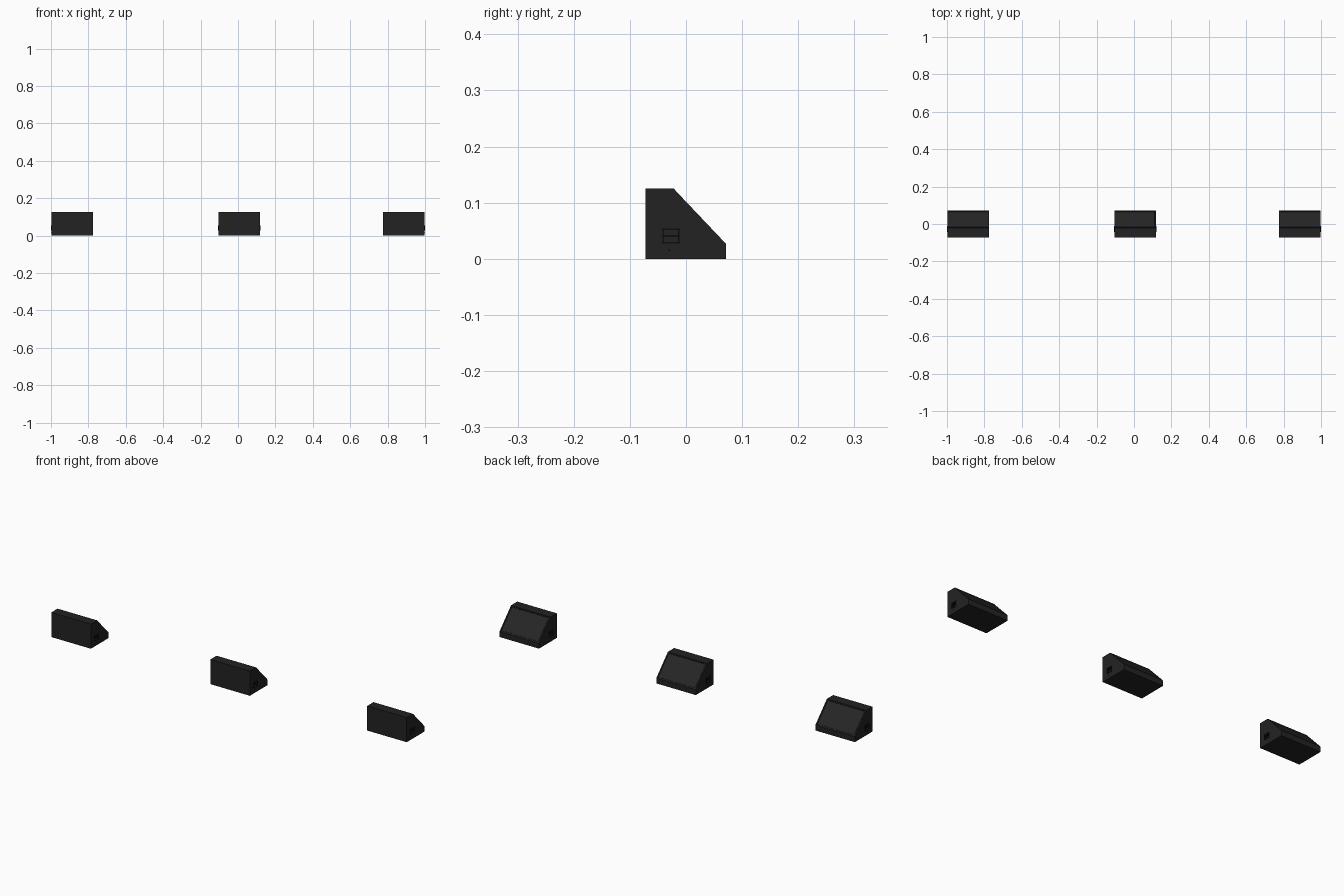
import bpy, bmesh
from mathutils import Vector, Matrix

if "Cube" in bpy.data.objects:
    bpy.data.objects.remove(bpy.data.objects["Cube"])


def material(name, v):
    m = bpy.data.materials.new(name)
    m.diffuse_color = (v, v, v, 1)
    m.use_nodes = True
    m.node_tree.nodes["Principled BSDF"].inputs["Base Color"].default_value = m.diffuse_color
    return m


BODY = material("charcoal cabinet", 0.0165)
GRILLE = material("dark grey grille", 0.019)
BLACK = material("black trim", 0.004)

HALF = 0.111
PROFILE = [(-0.072, 0), (0.071, 0), (0.071, 0.027), (-0.022, 0.125), (-0.072, 0.125)]
LOW, HIGH = Vector((0, 0.071, 0.027)), Vector((0, -0.022, 0.125))
UP = (HIGH - LOW).normalized()
NORMAL = Vector((0, -UP.y, UP.z)).cross(Vector((1, 0, 0)))
NORMAL = Vector((0, UP.z, -UP.y))
SLOPE = (HIGH - LOW).length


def finish(bm, name, mats):
    bmesh.ops.recalc_face_normals(bm, faces=bm.faces[:])
    me = bpy.data.meshes.new(name)
    bm.to_mesh(me)
    bm.free()
    for m in mats:
        me.materials.append(m)
    ob = bpy.data.objects.new(name, me)
    bpy.context.collection.objects.link(ob)
    return ob


def box(bm, c, s, rot=Matrix()):
    bmesh.ops.create_cube(bm, size=1, matrix=Matrix.Translation(c) @ rot @ Matrix.Diagonal((*s, 1)))


# axes for things lying on the sloped face
TILT = Matrix((Vector((1, 0, 0)), UP, NORMAL)).transposed().to_4x4()


def on_slope(along, height):
    return LOW + UP * along + NORMAL * height


def wedge(cx, label):
    off = Vector((cx, 0, 0))

    # cabinet: extruded wedge profile with a recessed sloped baffle
    bm = bmesh.new()
    face = bm.faces.new([bm.verts.new((cx - HALF, y, z)) for y, z in PROFILE])
    ext = bmesh.ops.extrude_face_region(bm, geom=[face])
    bmesh.ops.translate(bm, vec=(2 * HALF, 0, 0), verts=[v for v in ext["geom"] if isinstance(v, bmesh.types.BMVert)])
    bmesh.ops.recalc_face_normals(bm, faces=bm.faces[:])
    slope = [f for f in bm.faces if f.normal.dot(NORMAL) > 0.99]
    bmesh.ops.inset_region(bm, faces=slope, thickness=0.006, use_even_offset=True)
    bmesh.ops.inset_region(bm, faces=slope, thickness=0.0003, depth=-0.003)
    cabinet = finish(bm, "cabinet_" + label, [BODY])

    # handle pockets cut into both sides
    bm = bmesh.new()
    for s in (-1, 1):
        box(bm, off + Vector((s * HALF, -0.027, 0.0405)), (0.024, 0.028, 0.024))
    cutter = finish(bm, "pocket_cutter_" + label, [BODY])
    cutter.hide_render = True
    cutter.hide_set(True)
    mod = cabinet.modifiers.new("pockets", "BOOLEAN")
    mod.operation = "DIFFERENCE"
    mod.solver = "EXACT"
    mod.object = cutter

    # speaker grille in the recess
    bm = bmesh.new()
    box(bm, off + on_slope(SLOPE / 2, -0.002), (2 * HALF - 0.015, SLOPE - 0.015, 0.003), TILT)
    finish(bm, "grille_" + label, [GRILLE])

    # black strip along the top of the slope
    bm = bmesh.new()
    box(bm, off + on_slope(SLOPE - 0.003, 0), (2 * HALF, 0.003, 0.001), TILT)
    finish(bm, "top_strip_" + label, [BLACK])

    # handle frames, grip bars and side sockets
    bm = bmesh.new()
    for s in (-1, 1):
        x = cx + s * HALF
        for z in (0.028, 0.0405, 0.053):
            box(bm, (x, -0.027, z), (0.004, 0.034, 0.002))
        for y in (-0.041, -0.013):
            box(bm, (x, y, 0.0405), (0.004, 0.002, 0.026))
        box(bm, (x, -0.030, 0.015), (0.001, 0.004, 0.003))
    finish(bm, "side_handles_" + label, [BLACK])


for cx, label in ((-0.887, "left"), (0.006, "middle"), (0.887, "right")):
    wedge(cx, label)
